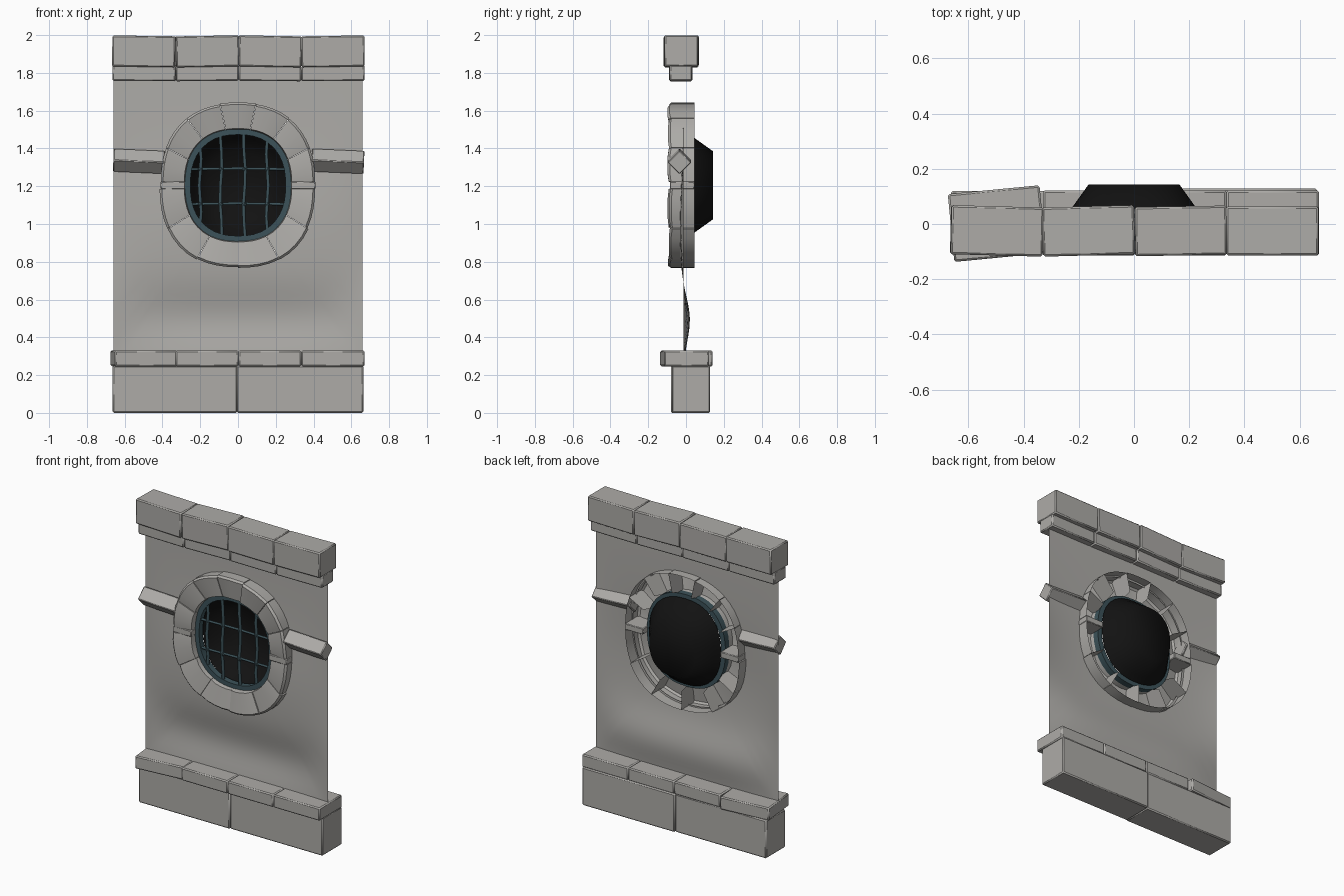
import bpy, bmesh, math, random
from mathutils import Matrix, Vector

if "Cube" in bpy.data.objects:
    bpy.data.objects.remove(bpy.data.objects["Cube"])

random.seed(4)
CX, CZ = 0.0, 1.205          # window centre
N = 2.35                     # superellipse exponent of the rounded window


def material(name, col):
    m = bpy.data.materials.new(name)
    m.diffuse_color = (*col, 1)
    m.use_nodes = True
    m.node_tree.nodes["Principled BSDF"].inputs["Base Color"].default_value = m.diffuse_color
    return m


IRON = material("dark_iron", (0.045, 0.085, 0.10))
DARK = material("shadow", (0.006, 0.006, 0.006))
STONE = material("stone", (0.42, 0.41, 0.39))


def finish(name, bm, mat, bevel=0, angle=30):
    me = bpy.data.meshes.new(name)
    bm.normal_update()
    bm.to_mesh(me)
    bm.free()
    ob = bpy.data.objects.new(name, me)
    bpy.context.collection.objects.link(ob)
    me.materials.append(mat)
    bpy.ops.object.select_all(action='DESELECT')
    ob.select_set(True)
    bpy.context.view_layer.objects.active = ob
    bpy.ops.object.shade_smooth_by_angle(angle=math.radians(angle))
    if bevel:
        b = ob.modifiers.new("bevel", 'BEVEL')
        b.width = bevel
        b.segments = 1
        b.limit_method = 'ANGLE'
    return ob


def box(name, x, y, z, yaw=0, tilt=0, pitch=0, bevel=0.007):
    """Stone block from (min, max) ranges, turned slightly about its centre."""
    bm = bmesh.new()
    size = [r[1] - r[0] for r in (x, y, z)]
    mid = Vector([(r[0] + r[1]) / 2 for r in (x, y, z)])
    rot = (Matrix.Rotation(math.radians(yaw), 4, 'Z') @ Matrix.Rotation(math.radians(tilt), 4, 'Y')
           @ Matrix.Rotation(math.radians(pitch), 4, 'X'))
    bmesh.ops.create_cube(bm, size=1, matrix=Matrix.Translation(mid) @ rot @ Matrix.Diagonal((*size, 1)))
    return finish(name, bm, STONE, bevel)


def oval(t, a, b, y=0.0):
    """Point on the rounded window outline, at angle t."""
    c, s = math.cos(t), math.sin(t)
    r = (abs(c / a) ** N + abs(s / b) ** N) ** (-1 / N)
    return Vector((CX + r * c, y, CZ + r * s))


# Base blocks and ledge
box("base_left", (-0.664, -0.004), (-0.08, 0.12), (0, 0.25))
box("base_right", (-0.006, 0.664), (-0.075, 0.128), (0, 0.25))
joints = [-0.664, -0.33, 0.003, 0.335, 0.67]
ledge_yaw = [5.5, 0, 0, 0]
for i in range(4):
    yr = (-0.115, 0.122) if i else (-0.122, 0.125)
    box(f"ledge_{i + 1}", (joints[i], joints[i + 1]), yr, (0.246, 0.33), ledge_yaw[i])

# Top cornice and coping blocks
cope_yaw = [-1.5, 1.5, 1, 0]
cope_tilt = [0.8, -1, 1, -0.8]
for i in range(4):
    x = (joints[i], joints[i + 1])
    box(f"cornice_{i + 1}", x, (-0.087, 0.033), (1.757, 1.84), cope_yaw[i] * 0.5, cope_tilt[i] * 0.5)
    box(f"coping_{i + 1}", x, (-0.114, 0.064), (1.832, 1.996), cope_yaw[i], cope_tilt[i])

# String course: square bars set on edge
box("string_left", (-0.66, -0.39), (-0.079, 0.011), (1.287, 1.377), 0, 2.5, 45, 0.005)
box("string_right", (0.39, 0.667), (-0.079, 0.011), (1.287, 1.377), 0, 2.5, 45, 0.005)


# Plaster wall with straight sides, gently bulging between window and ledge
def wall_y(x, z):
    side = max(0.0, 1 - (abs(x) / 0.66) ** 4)
    low = math.exp(-((z - 0.5) / 0.16) ** 2)
    high = math.exp(-((z - 1.0) / 0.35) ** 2)
    return -0.012 + side * (0.035 * low - 0.022 * high)


X, Z0, Z1 = 0.66, 0.29, 1.79
angles = [i * math.tau / 64 for i in range(64)]
angles += [math.atan2(z - CZ, x) % math.tau for x in (-X, X) for z in (Z0, Z1)]
angles.sort()
bm = bmesh.new()
rows = []
for t in angles:
    c, s = math.cos(t), math.sin(t)
    inner = oval(t, 0.40, 0.425)
    d = min(X / max(abs(c), 1e-6), (Z1 - CZ if s > 0 else CZ - Z0) / max(abs(s), 1e-6))
    outer = Vector((d * c, 0, CZ + d * s))
    row = []
    for k in range(17):
        p = inner.lerp(outer, k / 16)
        p.y = wall_y(p.x, p.z)
        row.append(bm.verts.new(p))
    rows.append(row)
for i, r in enumerate(rows):
    q = rows[(i + 1) % len(rows)]
    for k in range(16):
        bm.faces.new((r[k], r[k + 1], q[k + 1], q[k]))
finish("wall", bm, STONE, angle=60)


# Ring of wedge stones, hollow at the back
def wedge(name, t0, t1, front):
    bm = bmesh.new()
    gap, n = 0.003, 4
    grid = []
    grow = random.uniform(-0.004, 0.004)
    for j in range(n + 1):
        t = t0 + gap + (t1 - t0 - 2 * gap) * j / n
        f = front + (0.006 if j in (0, n) else 0)
        grid.append([bm.verts.new(p) for p in (
            oval(t, 0.28, 0.295, f + 0.06), oval(t, 0.285, 0.30, f + 0.02),
            oval(t, 0.40 + grow, 0.425 + grow, f), oval(t, 0.412 + grow, 0.436 + grow, f + 0.012),
            oval(t, 0.412 + grow, 0.436 + grow, 0.045))])
    for a, b in zip(grid, grid[1:]):
        for k in range(4):
            bm.faces.new((a[k], a[k + 1], b[k + 1], b[k]))
    for t, g in ((t0 + gap, grid[0]), (t1 - gap, grid[-1])):
        bm.faces.new(g + [bm.verts.new(oval(t, 0.30, 0.315, 0.045))])
    bmesh.ops.recalc_face_normals(bm, faces=bm.faces)
    finish(name, bm, STONE)


pad = 0.045
for part, count, start in (("upper", 7, 0), ("lower", 6, math.pi)):
    step = (math.pi - 2 * pad) / count
    for i in range(count):
        t = start + pad + i * step
        wedge(f"ring_{part}_{i + 1}", t, t + step, random.uniform(-0.1, -0.088))
for side, x in (("left", (-0.41, -0.28)), ("right", (0.28, 0.41))):
    box(f"ring_spacer_{side}", x, (-0.085, 0.045), (1.185, 1.225), bevel=0.004)

# Dark bowl behind the grille, closed at the back
bm = bmesh.new()
loops = [[bm.verts.new(oval(i * math.tau / 32, a, b, y)) for i in range(32)]
         for a, b, y in ((0.26, 0.28, 0.01), (0.235, 0.25, 0.045), (0.165, 0.18, 0.143))]
for p, q in zip(loops, loops[1:]):
    for i in range(32):
        j = (i + 1) % 32
        bm.faces.new((p[i], p[j], q[j], q[i]))
bm.faces.new(loops[-1])
finish("bowl", bm, DARK, angle=60)

# Iron frame: a rectangular band following the opening
bm = bmesh.new()
section = ((0.252, -0.042), (0.284, -0.042), (0.284, -0.002), (0.252, -0.002))
ring = [[bm.verts.new(oval(i * math.tau / 40, r, r + 0.016, y)) for r, y in section] for i in range(40)]
for i in range(40):
    p, q = ring[i], ring[(i + 1) % 40]
    for k in range(4):
        m = (k + 1) % 4
        bm.faces.new((p[k], p[m], q[m], q[k]))
bmesh.ops.recalc_face_normals(bm, faces=bm.faces)
finish("grille_frame", bm, IRON)


# Iron bars and their knots
def rod(name, pts, radius):
    cu = bpy.data.curves.new(name, 'CURVE')
    cu.dimensions = '3D'
    cu.bevel_depth = radius
    cu.bevel_resolution = 1
    sp = cu.splines.new('POLY')
    sp.points.add(len(pts) - 1)
    for p, v in zip(sp.points, pts):
        p.co = (*v, 1)
    cu.materials.append(IRON)
    bpy.context.collection.objects.link(bpy.data.objects.new(name, cu))


def chord(v, a, b):
    return b * (1 - abs(v / a) ** N) ** (1 / N)


bars_x, bars_z = (-0.2, -0.09, 0.034, 0.155), (1.105, 1.29)
for i, x in enumerate(bars_x):
    h = chord(x, 0.268, 0.284)
    rod(f"bar_upright_{i + 1}", [(x + 0.005 * math.sin(k * 1.6 + i), -0.03, CZ - h + 2 * h * k / 6)
                                 for k in range(7)], 0.01)
for i, z in enumerate(bars_z):
    w = chord(z - CZ, 0.284, 0.268)
    rod(f"bar_cross_{i + 1}", [(-w, -0.025, z), (0, -0.025, z + 0.004), (w, -0.025, z)], 0.008)
    for j, x in enumerate(bars_x):
        bm = bmesh.new()
        bmesh.ops.create_icosphere(bm, subdivisions=1, radius=0.014,
                                   matrix=Matrix.Translation((x, -0.03, z)))
        finish(f"bar_knot_{i + 1}_{j + 1}", bm, IRON)
